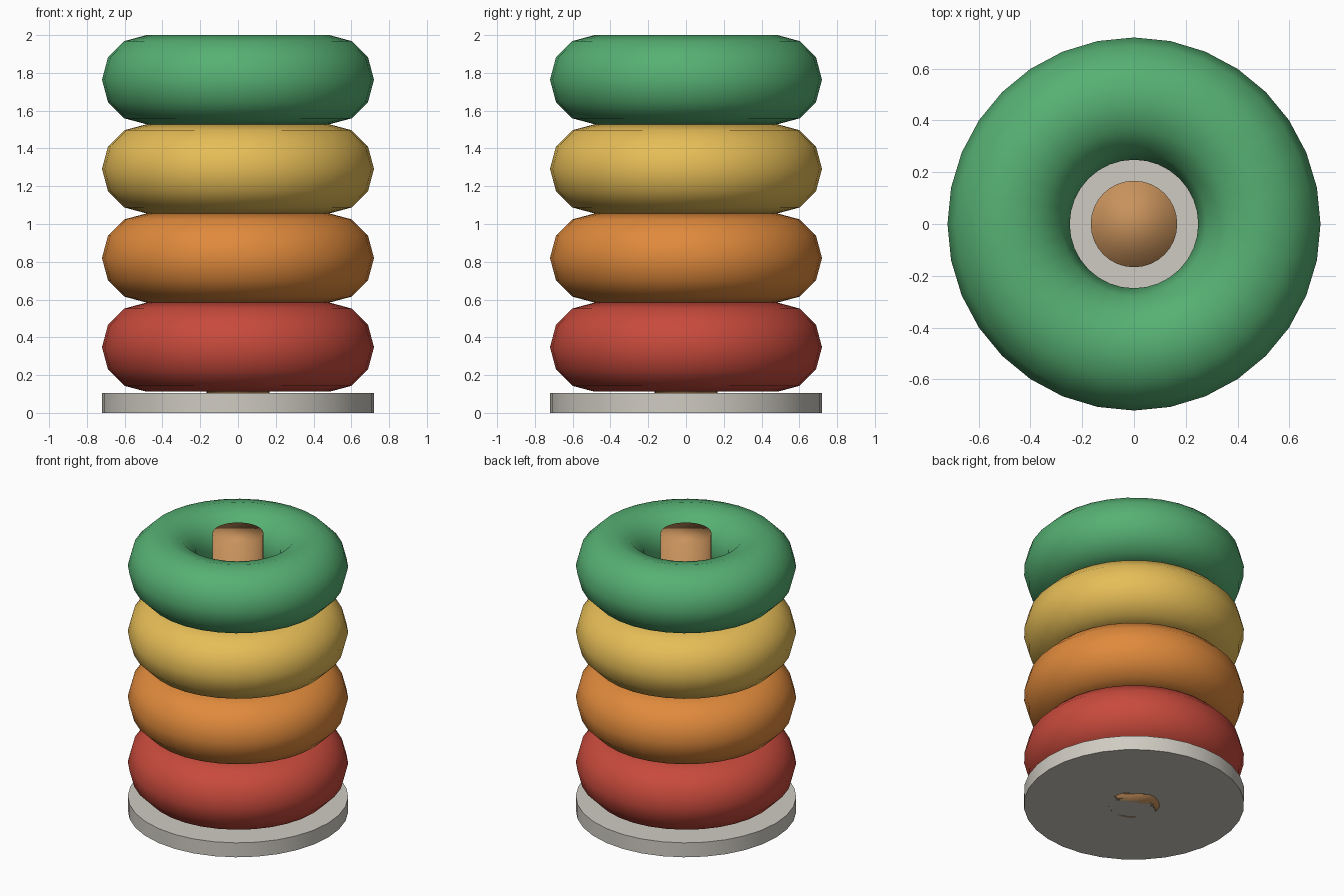
import bpy

cube = bpy.data.objects.get("Cube")
if cube:
    bpy.data.objects.remove(cube, do_unlink=True)


def linear(channel):
    c = channel / 255
    return c / 12.92 if c <= 0.04045 else ((c + 0.055) / 1.055) ** 2.4


def material(name, *rgb):
    mat = bpy.data.materials.new(name)
    mat.use_nodes = True
    colour = (*[linear(c) for c in rgb], 1)
    mat.diffuse_color = colour
    mat.node_tree.nodes["Principled BSDF"].inputs["Base Color"].default_value = colour
    return mat


def finish(name, mat):
    obj = bpy.context.object
    obj.name = name
    obj.data.materials.append(mat)
    return obj


# Flat round base
BASE_HEIGHT = 0.104
bpy.ops.mesh.primitive_cylinder_add(vertices=32, radius=0.72, depth=BASE_HEIGHT,
                                    location=(0, 0, BASE_HEIGHT / 2))
finish("base", material("warm grey", 207, 203, 194))
bpy.ops.object.shade_smooth_by_angle()

# Wooden pole, softly shaded over its rim
bpy.ops.mesh.primitive_cylinder_add(vertices=32, radius=0.167, depth=2, location=(0, 0, 1))
finish("pole", material("wood", 200, 146, 92))
bpy.ops.object.shade_smooth()

# Four equal rings stacked from the base upward
THICKNESS = 0.236
rings = [("red", 200, 74, 60), ("orange", 224, 138, 60),
         ("yellow", 230, 189, 87), ("green", 86, 176, 115)]
for i, (colour, *rgb) in enumerate(rings):
    z = 2 - THICKNESS * (2 * (len(rings) - i) - 1)
    bpy.ops.mesh.primitive_torus_add(major_radius=0.484, minor_radius=THICKNESS,
                                     major_segments=32, minor_segments=12,
                                     location=(0, 0, z))
    finish(colour + "_ring", material(colour, *rgb))
    bpy.ops.object.shade_smooth()
